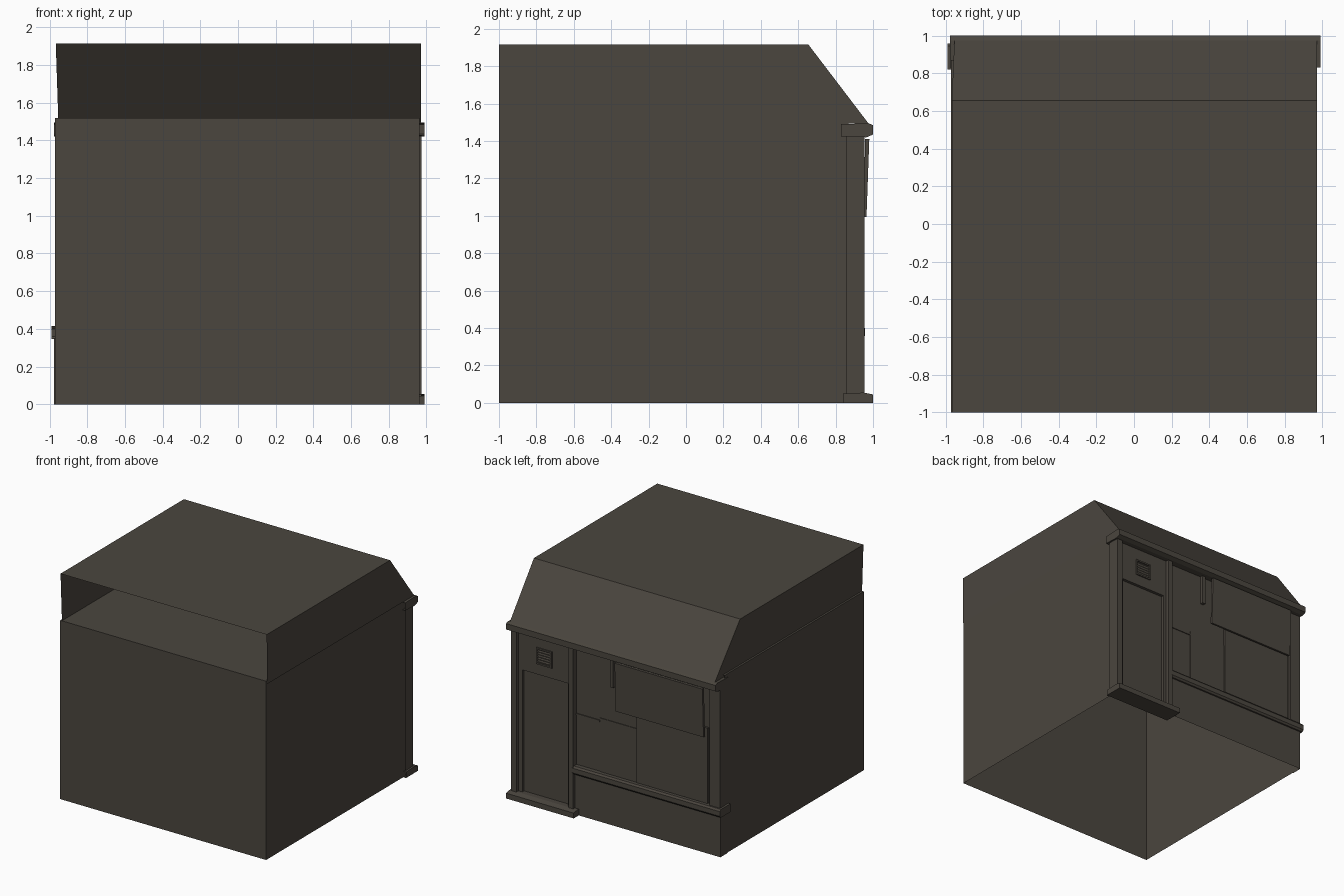
import bpy, bmesh, math

if "Cube" in bpy.data.objects:
    bpy.data.objects.remove(bpy.data.objects["Cube"])

mat = bpy.data.materials.new("dark_brown_grey")
mat.diffuse_color = (0.07, 0.061, 0.049, 1)
mat.use_nodes = True
mat.node_tree.nodes["Principled BSDF"].inputs["Base Color"].default_value = mat.diffuse_color


def finish(name, bm, open_back=False, open_bottom=False):
    if bm.faces:
        bmesh.ops.recalc_face_normals(bm, faces=bm.faces)
    bm.normal_update()
    # leave out hidden faces of the thin shell
    hidden = [f for f in bm.faces if (open_back and f.normal.y < -0.9) or (open_bottom and f.normal.z < -0.9)]
    bmesh.ops.delete(bm, geom=hidden, context='FACES')
    me = bpy.data.meshes.new(name)
    bm.to_mesh(me)
    bm.free()
    me.materials.append(mat)
    ob = bpy.data.objects.new(name, me)
    bpy.context.collection.objects.link(ob)
    return ob


def extrude_x(name, profile, x0, x1, open_back=True, open_bottom=False):
    """Closed (y, z) profile swept along x."""
    bm = bmesh.new()
    a = [bm.verts.new((x0, y, z)) for y, z in profile]
    b = [bm.verts.new((x1, y, z)) for y, z in profile]
    bm.faces.new(a)
    bm.faces.new(b[::-1])
    n = len(profile)
    for i in range(n):
        bm.faces.new((a[i], b[i], b[(i + 1) % n], a[(i + 1) % n]))
    return finish(name, bm, open_back, open_bottom)


def box(name, x0, x1, y0, y1, z0, z1, open_bottom=False):
    return extrude_x(name, [(y0, z0), (y1, z0), (y1, z1), (y0, z1)], x0, x1, True, open_bottom)


# Hollow main walls and ceiling: open underneath and towards the shop front
bm = bmesh.new()
outline = [(-0.97, 0.87), (-0.97, -1.0), (0.964, -1.0), (0.964, 0.87)]
low = [bm.verts.new((x, y, 0)) for x, y in outline]
high = [bm.verts.new((x, y, 1.518)) for x, y in outline]
for i in range(3):
    bm.faces.new((low[i], low[i + 1], high[i + 1], high[i]))
bm.faces.new(high)
finish("building_walls", bm)

# Roof shell: open at the front and underneath, sloping at the shop side
bm = bmesh.new()
profile = [(-1.0, 1.495), (-1.0, 1.915), (0.655, 1.915), (0.975, 1.495)]
sides = []
for x_low, x_high in ((-0.953, -0.967), (0.972, 0.97)):
    sides.append([bm.verts.new((x_high if z > 1.6 else x_low, y, z)) for y, z in profile])
    bm.faces.new(sides[-1])
for i in (1, 2):
    bm.faces.new((sides[0][i], sides[0][i + 1], sides[1][i + 1], sides[1][i]))
finish("roof_shell", bm)

# Cornice over the shop front
extrude_x("cornice", [(0.83, 1.425), (0.965, 1.42), (1.0, 1.435), (1.0, 1.485),
                      (0.975, 1.495), (0.83, 1.49)], -0.976, 0.99)

# Door bay: pillars, step, surround and recessed door
for i, (x0, x1) in enumerate(((0.925, 0.975), (0.392, 0.437))):
    extrude_x(f"door_pillar_{i}", [(0.855, 0.04), (0.955, 0.04), (0.955, 1.43), (0.855, 1.43)], x0, x1)
extrude_x("door_step", [(0.84, 0), (1.0, 0), (1.0, 0.045), (0.95, 0.055), (0.84, 0.05)], 0.355, 0.99)
box("door_head", 0.43, 0.93, 0.86, 0.925, 1.09, 1.43)
for i, (x0, x1) in enumerate(((0.89, 0.93), (0.43, 0.462))):
    box(f"door_jamb_{i}", x0, x1, 0.86, 0.925, 0.04, 1.09)
box("door_panel", 0.462, 0.89, 0.86, 0.9, 0.04, 1.09)

# Vent above the door: frame and slats
for i, x in enumerate((0.614, 0.748)):
    box(f"vent_side_{i}", x - 0.007, x + 0.007, 0.92, 0.935, 1.18, 1.32)
for i, z in enumerate((1.18, 1.307)):
    box(f"vent_rail_{i}", 0.607, 0.755, 0.92, 0.935, z, z + 0.013)
for i in range(5):
    z = 1.2 + i * 0.021
    extrude_x(f"vent_slat_{i}", [(0.922, z + 0.014), (0.933, z), (0.933, z + 0.006), (0.922, z + 0.018)],
              0.615, 0.747)

# Window bay: low wall, sill, end post, backing and panels
box("low_wall", -0.976, 0.4, 0.84, 0.932, 0, 0.35, open_bottom=True)
extrude_x("window_sill", [(0.82, 0.345), (0.945, 0.345), (0.957, 0.36), (0.957, 0.40),
                          (0.945, 0.415), (0.82, 0.415)], -0.99, 0.4)
box("end_post", -0.972, -0.875, 0.86, 0.932, 0.4, 1.43)
box("window_backing", -0.88, 0.4, 0.86, 0.908, 0.4, 1.43)
box("window_board_right", -0.85, -0.185, 0.905, 0.926, 0.42, 1.06)
box("window_board_middle", -0.185, 0.17, 0.905, 0.913, 0.41, 0.87)
box("window_rail", 0.17, 0.4, 0.905, 0.915, 0.835, 0.85)
box("hanging_bar", 0.03, 0.06, 0.905, 0.935, 1.17, 1.43)

# Leaning sign board, without lettering
extrude_x("sign_board", [(0.948, 0.995), (0.965, 0.995), (0.98, 1.41), (0.958, 1.41)], -0.84, -0.015,
          open_back=False)
